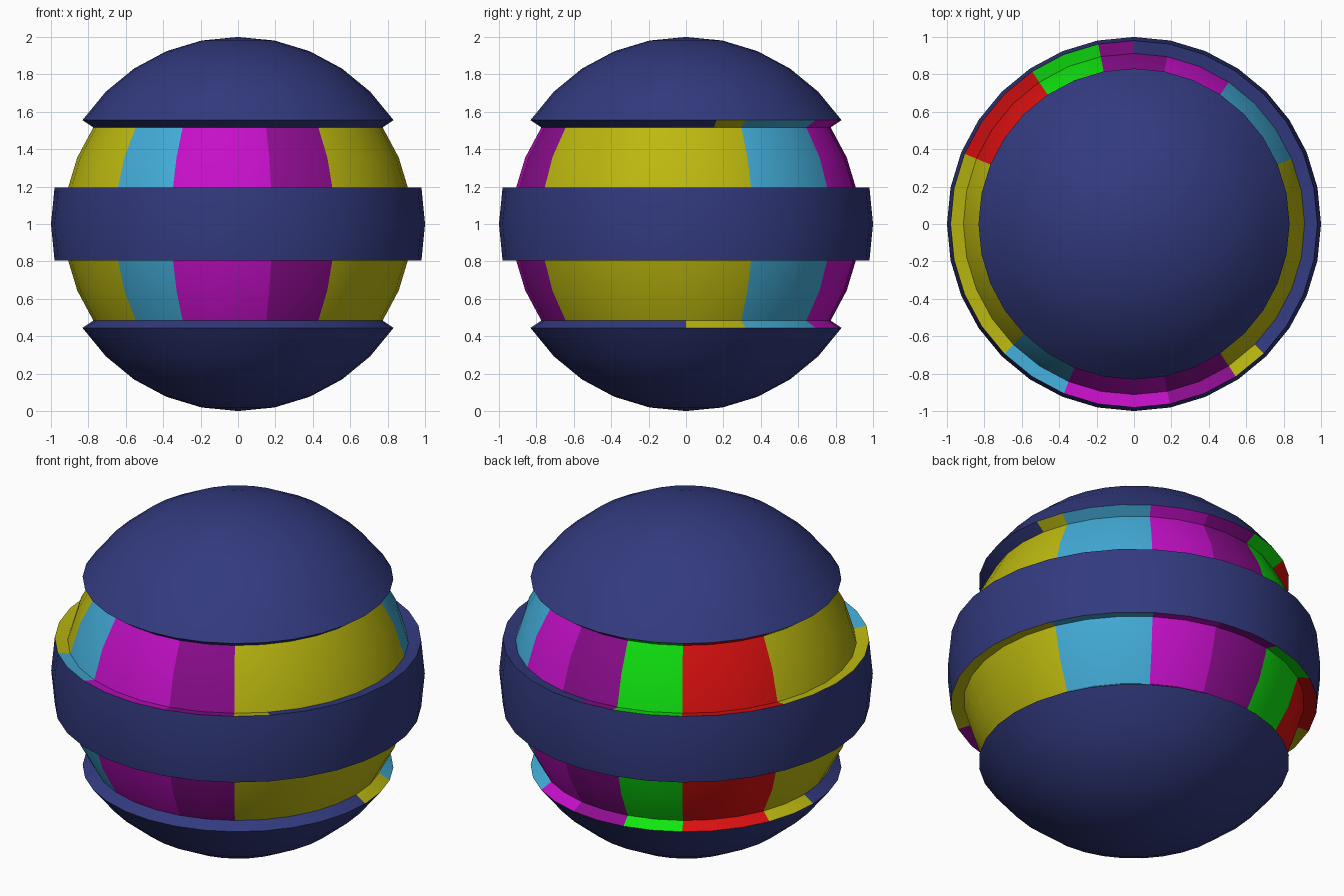
import bpy, bmesh, math

if "Cube" in bpy.data.objects:
    bpy.data.objects.remove(bpy.data.objects["Cube"])

SEGS = 32
STEP = 360 / SEGS
INNER = 0.93          # radius of the sunken rings

COLOURS = {
    "navy": (0.032, 0.042, 0.21),
    "yellow": (0.50, 0.48, 0.005),
    "sky_blue": (0.055, 0.41, 0.68),
    "magenta": (0.56, 0.005, 0.58),
    "purple": (0.27, 0.004, 0.28),
    "green": (0.005, 0.79, 0.005),
    "red": (0.72, 0.005, 0.005),
}
NAMES = list(COLOURS)
MATS = []
for n, c in COLOURS.items():
    m = bpy.data.materials.new(n)
    m.diffuse_color = (*c, 1)
    m.use_nodes = True
    m.node_tree.nodes["Principled BSDF"].inputs["Base Color"].default_value = m.diffuse_color
    MATS.append(m)

# coloured panels: (end angle, colour), counter-clockwise from +x
PANELS = [(22.5, "yellow"), (56.25, "sky_blue"), (78.75, "magenta"),
          (101.25, "purple"), (123.75, "green"), (157.5, "red"),
          (225, "yellow"), (247.5, "sky_blue"), (281.25, "magenta"),
          (303.75, "purple"), (360, "yellow")]


def panel_colour(az):
    return next(c for end, c in PANELS if az < end)


def lathe(name, profile, colour_at):
    """Revolve (latitude, radius) points; colour_at(strip, azimuth) names the colour."""
    bm = bmesh.new()
    rows = []
    for lat, rad in profile:
        a = math.radians(lat)
        r, z = rad * math.cos(a), 1 + rad * math.sin(a)
        if abs(lat) == 90:
            rows.append([bm.verts.new((0, 0, z))] * SEGS)
        else:
            rows.append([bm.verts.new((r * math.cos(math.radians(i * STEP)),
                                       r * math.sin(math.radians(i * STEP)), z))
                         for i in range(SEGS)])
    for k in range(len(rows) - 1):
        for i in range(SEGS):
            j = (i + 1) % SEGS
            quad = [rows[k][i], rows[k][j], rows[k + 1][j], rows[k + 1][i]]
            f = bm.faces.new(list(dict.fromkeys(quad)))
            f.material_index = NAMES.index(colour_at(k, (i + 0.5) * STEP))
    me = bpy.data.meshes.new(name)
    bm.to_mesh(me)
    bm.free()
    for m in MATS:
        me.materials.append(m)
    ob = bpy.data.objects.new(name, me)
    bpy.context.collection.objects.link(ob)
    bpy.ops.object.select_all(action='DESELECT')
    ob.select_set(True)
    bpy.context.view_layer.objects.active = ob
    bpy.ops.object.shade_smooth_by_angle(angle=math.radians(30))
    return ob


def navy(k, az):
    return "navy"


# Equator band and the two end caps
lathe("equator_band", [(l * STEP, 1) for l in (-1, 0, 1)], navy)
lathe("top_cap", [(l * STEP, 1) for l in range(3, 9)], navy)
lathe("bottom_cap", [(l * STEP, 1) for l in range(-8, -2)], navy)


# Sunken rings with radial side walls joining the band and the caps
def upper_colour(k, az):
    if k == 0 and (az < 90 or az > 315):
        return "navy"
    if k == 3 and not 8 < az < 172:
        return "navy"
    return panel_colour(az)


def lower_colour(k, az):
    if k == 0 and not (0 < az < 180):
        return "navy"
    return panel_colour(az)


lathe("upper_panel_ring", [(STEP, 1), (STEP, INNER), (2 * STEP, INNER),
                           (3 * STEP, INNER), (3 * STEP, 1)], upper_colour)
lathe("lower_panel_ring", [(-3 * STEP, 1), (-3 * STEP, INNER), (-2 * STEP, INNER),
                           (-STEP, INNER), (-STEP, 1)], lower_colour)
